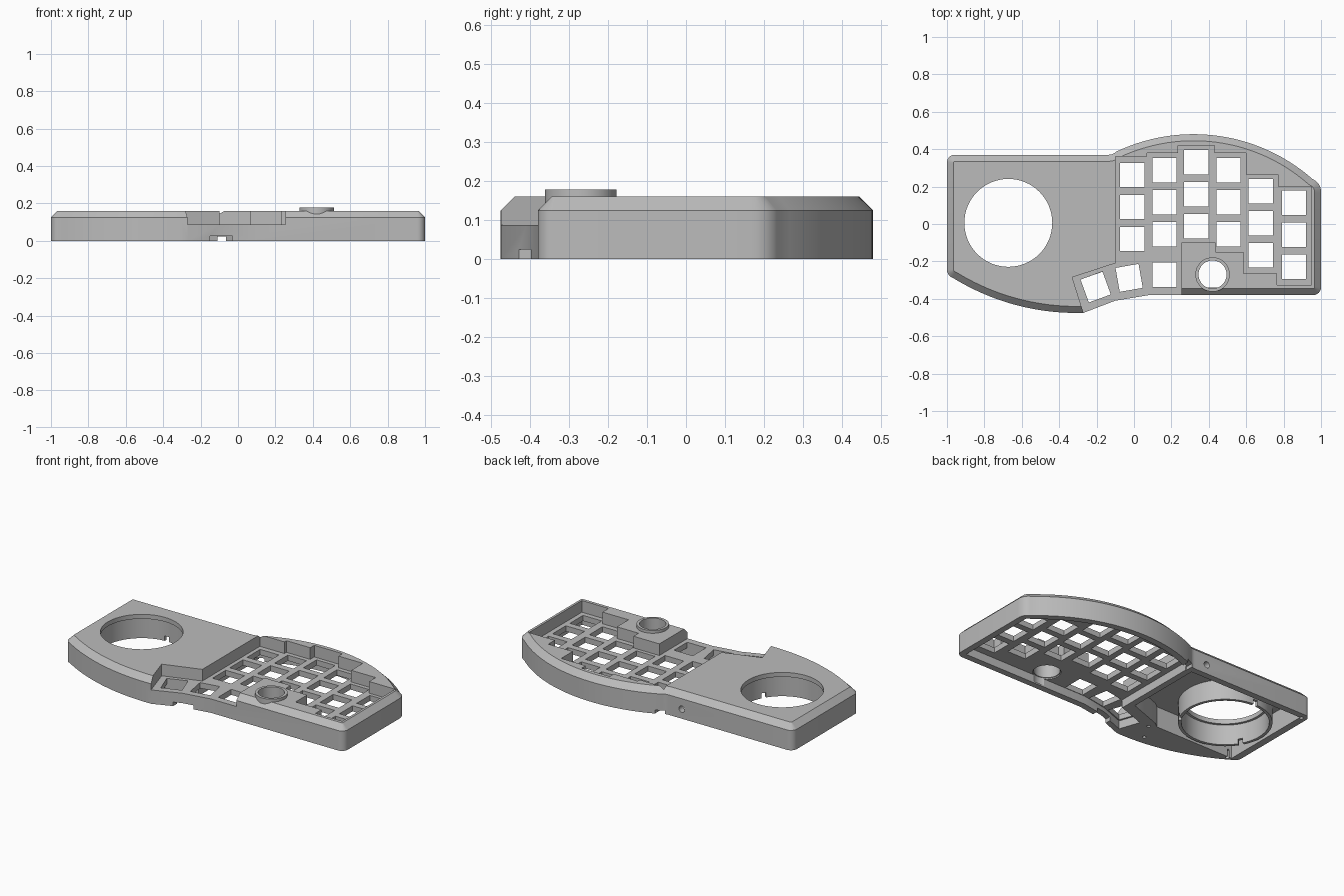
import bpy, bmesh, math
from mathutils import Vector

if "Cube" in bpy.data.objects:
    bpy.data.objects.remove(bpy.data.objects["Cube"], do_unlink=True)

grey = bpy.data.materials.new("plain_grey")
grey.use_nodes = True
grey.diffuse_color = (0.5, 0.5, 0.5, 1)
grey.node_tree.nodes["Principled BSDF"].inputs["Base Color"].default_value = (0.5, 0.5, 0.5, 1)


def arc(a, b, c, n):
    """Points on the circle arc from a through b to c."""
    a, b, c = Vector(a), Vector(b), Vector(c)
    d = 2 * (a.x * (b.y - c.y) + b.x * (c.y - a.y) + c.x * (a.y - b.y))
    qa, qb, qc = a.dot(a), b.dot(b), c.dot(c)
    m = Vector(((qa * (b.y - c.y) + qb * (c.y - a.y) + qc * (a.y - b.y)) / d,
                (qa * (c.x - b.x) + qb * (a.x - c.x) + qc * (b.x - a.x)) / d))
    r = (a - m).length
    start = math.atan2(a.y - m.y, a.x - m.x)
    sweep = math.atan2(c.y - m.y, c.x - m.x) - start
    sweep = (sweep + math.pi) % (2 * math.pi) - math.pi
    return [(m.x + r * math.cos(start + sweep * i / n),
             m.y + r * math.sin(start + sweep * i / n)) for i in range(n + 1)]


def inset(pts, dist):
    """Move a clockwise outline inwards."""
    out = []
    for i, p in enumerate(pts):
        p, q, s = Vector(p), Vector(pts[i - 1]), Vector(pts[(i + 1) % len(pts)])
        u, v = (p - q).normalized(), (s - p).normalized()
        n1, n2 = Vector((u.y, -u.x)), Vector((v.y, -v.x))
        out.append(p + (n1 + n2) * dist / (1 + n1.dot(n2)))
    return out


def stack(bm, loops):
    """Closed solid through (outline, height) loops."""
    rings = [[bm.verts.new((p[0], p[1], z)) for p in pts] for pts, z in loops]
    n = len(rings[0])
    for lo, hi in zip(rings, rings[1:]):
        for i in range(n):
            j = (i + 1) % n
            bm.faces.new((lo[i], lo[j], hi[j], hi[i]))
    bm.faces.new(rings[0])
    bm.faces.new(rings[-1])


def finish(name, bm):
    bmesh.ops.recalc_face_normals(bm, faces=bm.faces)
    mesh = bpy.data.meshes.new(name)
    bm.to_mesh(mesh)
    bm.free()
    mesh.materials.append(grey)
    ob = bpy.data.objects.new(name, mesh)
    bpy.context.collection.objects.link(ob)
    return ob


def circle(x, y, r, n=48):
    return [(x + r * math.cos(math.tau * i / n), y + r * math.sin(math.tau * i / n)) for i in range(n)]


def box(x, y, w, d, turn=0):
    c, s = math.cos(math.radians(turn)), math.sin(math.radians(turn))
    return [(x + c * u - s * v, y + s * u + c * v)
            for u, v in ((-w / 2, -d / 2), (w / 2, -d / 2), (w / 2, d / 2), (-w / 2, d / 2))]


def smooth(ob):
    bpy.ops.object.select_all(action="DESELECT")
    ob.select_set(True)
    bpy.context.view_layer.objects.active = ob
    bpy.ops.object.shade_smooth_by_angle(angle=math.radians(25))


def cut(target, prisms):
    """Subtract non-overlapping prisms (outline, bottom, top)."""
    bm = bmesh.new()
    for pts, z0, z1 in prisms:
        stack(bm, [(pts, z0), (pts, z1)])
    cutter = finish("cutter", bm)
    cutter.hide_render = True
    mod = target.modifiers.new("cut", "BOOLEAN")
    mod.operation, mod.solver, mod.object = "DIFFERENCE", "EXACT", cutter
    bpy.context.view_layer.objects.active = target
    bpy.ops.object.modifier_apply(modifier=mod.name)
    bpy.data.objects.remove(cutter, do_unlink=True)


def tube(name, x, y, profile, n=64):
    """Ring turned from a closed (radius, height) profile."""
    bm = bmesh.new()
    rings = [[bm.verts.new((px, py, z)) for px, py in circle(x, y, r, n)] for r, z in profile]
    for k in range(len(rings)):
        a, b = rings[k - 1], rings[k]
        for i in range(n):
            j = (i + 1) % n
            bm.faces.new((a[i], a[j], b[j], b[i]))
    return finish(name, bm)


# Case body with a chamfered top edge, outline clockwise
back_arc = arc((-0.095, 0.387), (0.3, 0.48), (0.955, 0.24), 28)
outline = (arc((-1, 0.33), (-0.988, 0.358), (-0.96, 0.37), 6)
           + arc((-0.14, 0.37), (-0.115, 0.374), (-0.095, 0.387), 4)[:-1]
           + back_arc[:-1]
           + arc((0.955, 0.24), (0.988, 0.213), (1, 0.165), 6)
           + arc((1, -0.34), (0.988, -0.368), (0.96, -0.38), 6)
           + [(0.08, -0.38), (-0.1, -0.41)]
           + arc((-0.27, -0.475), (-0.65, -0.428), (-0.965, -0.29), 20)[:-1]
           + arc((-0.965, -0.29), (-0.99, -0.273), (-1, -0.245), 6))
bm = bmesh.new()
stack(bm, [(outline, 0), (outline, 0.125), (inset(outline, 0.035), 0.16)])
case = finish("case", bm)

# Stepped key well, open at the front
well = [(-0.253, -0.53), (-0.33, -0.285), (-0.1, -0.21), (-0.1, 0.36), (0.07, 0.36), (0.07, 0.38),
        (0.235, 0.38), (0.235, 0.42), (0.43, 0.42), (0.43, 0.38), (0.6, 0.38), (0.6, 0.265),
        (0.77, 0.265), (0.77, 0.2), (0.95, 0.2), (0.95, -0.325), (0.765, -0.325), (0.765, -0.265),
        (0.585, -0.265), (0.585, -0.15), (0.435, -0.15), (0.435, -0.1), (0.255, -0.1), (0.255, -0.53)]
cut(case, [(well, 0.087, 0.3)])

# Hollow underside: ball chamber and key chamber, with a partition between
ball_room = [(-0.955, 0.33), (-0.15, 0.33), (-0.15, -0.17), (-0.37, -0.25), (-0.4, -0.275), (-0.955, -0.275)]
key_room = ([(-0.11, 0.335)] + inset(back_arc, 0.04)[1:-1]
            + [(0.96, 0.19), (0.96, -0.34), (0.08, -0.34), (-0.09, -0.37),
               (-0.25, -0.43), (-0.295, -0.3), (-0.11, -0.235)])
cut(case, [(ball_room, -0.1, 0.132), (key_room, -0.1, 0.052)])

# Key openings by column, then the turned thumb keys
columns = [(-0.01, 0.262), (0.163, 0.288), (0.333, 0.33), (0.505, 0.288), (0.677, 0.175), (0.855, 0.113)]
keys = [box(x, top - row * 0.171, 0.13, 0.13) for x, top in columns for row in range(3)]
keys += [box(0.163, -0.272, 0.13, 0.13), box(-0.026, -0.288, 0.125, 0.13, 10),
         box(-0.205, -0.337, 0.125, 0.13, 20)]
cut(case, [(k, 0.01, 0.12) for k in keys])

# Ball opening, dial opening, screw holes and cable notches
BALL, DIAL = (-0.672, 0.006), (0.42, -0.27)
screws = [(-0.42, -0.41), (-0.93, -0.285), (-0.965, 0.33), (-0.36, -0.3)]
cut(case, [(circle(*BALL, 0.235, 64), 0.05, 0.3), (circle(*DIAL, 0.08), 0.01, 0.3),
           (box(-0.09, -0.41, 0.12, 0.12), -0.05, 0.025),
           (box(-0.09, 0.37, 0.05, 0.09), -0.05, 0.022)]
    + [(circle(x, y, 0.011, 12), -0.05, 0.05) for x, y in screws])

# Round socket through the back wall
bm = bmesh.new()
stack(bm, [([(-0.23 + u, 0.06 + v) for u, v in circle(0, 0, 0.02, 20)], z) for z in (0.3, 0.5)])
for v in bm.verts:
    v.co = (v.co.x, v.co.z, v.co.y)
port = finish("port_cutter", bm)
port.hide_render = True
mod = case.modifiers.new("port", "BOOLEAN")
mod.operation, mod.solver, mod.object = "DIFFERENCE", "EXACT", port
bpy.context.view_layer.objects.active = case
bpy.ops.object.modifier_apply(modifier=mod.name)
bpy.data.objects.remove(port, do_unlink=True)

# Ball socket below its opening, with three bearing slots
socket = tube("ball_socket", *BALL, [(0.25, 0.004), (0.268, 0.004), (0.268, 0.135), (0.25, 0.135)])
slots = []
for deg in (90, 210, 330):
    a = math.radians(deg)
    slots.append((box(BALL[0] + 0.259 * math.cos(a), BALL[1] + 0.259 * math.sin(a), 0.06, 0.03, deg), -0.02, 0.035))
cut(socket, slots)

# Raised ring around the dial
ring = tube("dial_ring", *DIAL, [(0.075, 0.06), (0.092, 0.06), (0.092, 0.178), (0.075, 0.178)], 48)

for part in (case, socket, ring):
    smooth(part)
